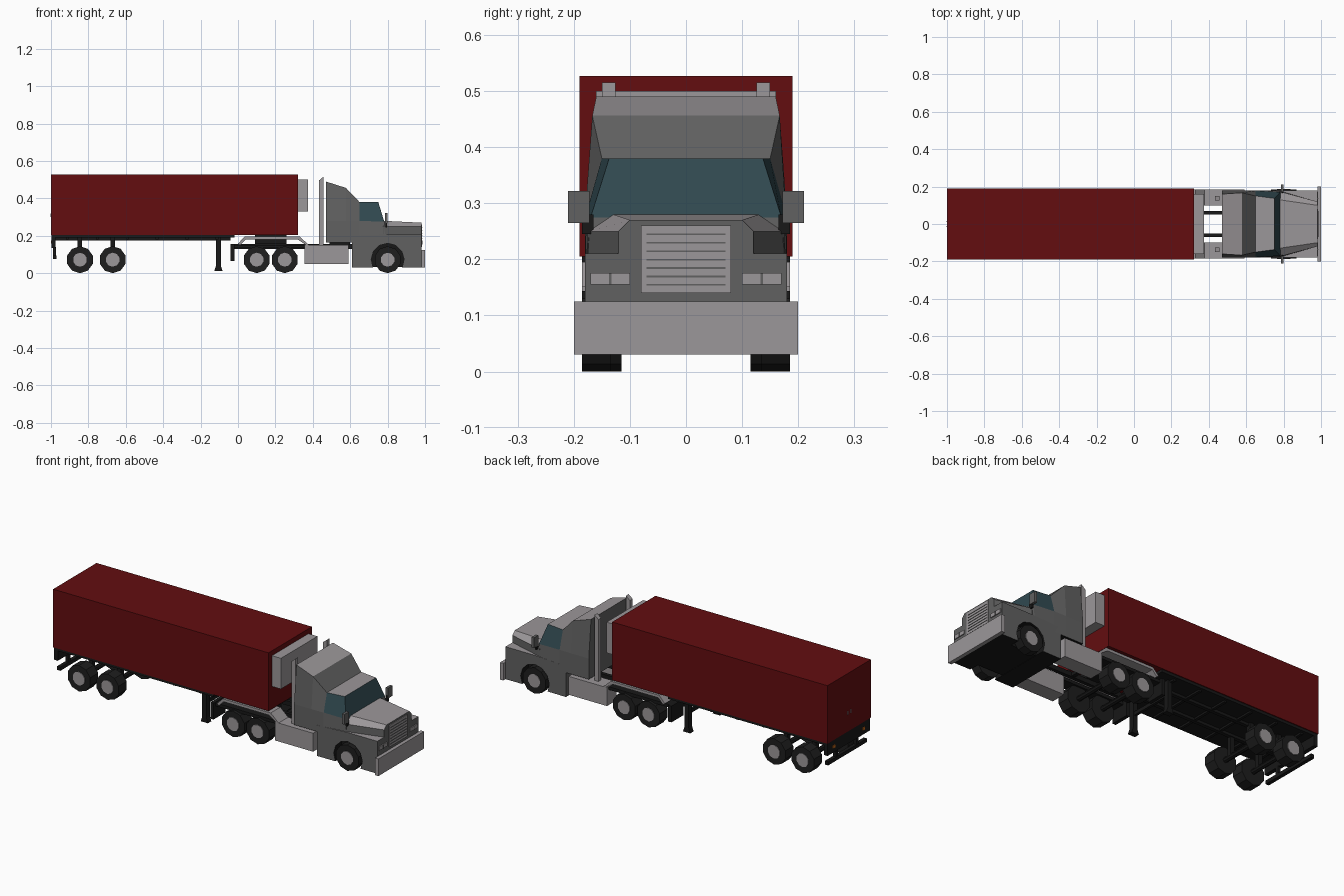
import bpy, bmesh, math
from mathutils import Vector

old = bpy.data.objects.get("Cube")
if old:
    bpy.data.objects.remove(old, do_unlink=True)


def material(name, r, g, b):
    m = bpy.data.materials.new(name)
    m.diffuse_color = (r, g, b, 1)
    m.use_nodes = True
    node = next(n for n in m.node_tree.nodes if n.type == 'BSDF_PRINCIPLED')
    node.inputs["Base Color"].default_value = (r, g, b, 1)
    return m


RED = material("dark_red", .125, .004, .005)
GREY = material("cab_grey", .12, .12, .12)
LIGHT = material("light_grey", .33, .31, .32)
GLASS = material("tinted_glass", .03, .066, .08)
BLACK = material("chassis_black", .009, .009, .009)
TYRE = material("tyre_rubber", .013, .013, .013)
AMBER = material("amber_lamp", .6, .15, .01)
SIDES = (("right", -1), ("left", 1))


def finish(name, bm, *mats, rule=None):
    bmesh.ops.recalc_face_normals(bm, faces=bm.faces[:])
    bm.normal_update()
    if rule:
        for f in bm.faces:
            f.material_index = rule(f)
    me = bpy.data.meshes.new(name)
    bm.to_mesh(me)
    bm.free()
    for m in mats:
        me.materials.append(m)
    ob = bpy.data.objects.new(name, me)
    bpy.context.collection.objects.link(ob)
    return ob


def box(name, xs, ys, zs, mat):
    bm = bmesh.new()
    bmesh.ops.create_cube(bm, size=1)
    for v in bm.verts:
        v.co = Vector([(lo + hi) / 2 + c * (hi - lo) for c, (lo, hi) in zip(v.co, (xs, ys, zs))])
    return finish(name, bm, mat)


def pair(name, xs, y0, y1, zs, mat):
    for side, s in SIDES:
        box(f"{name}_{side}", xs, sorted((s * y0, s * y1)), zs, mat)


def extrude_profile(name, pts, y0, y1, *mats, rule=None):
    bm = bmesh.new()
    face = bm.faces.new([bm.verts.new((x, y0, z)) for x, z in pts])
    new = bmesh.ops.extrude_face_region(bm, geom=[face])["geom"]
    bmesh.ops.translate(bm, vec=(0, y1 - y0, 0), verts=[v for v in new if isinstance(v, bmesh.types.BMVert)])
    return finish(name, bm, *mats, rule=rule)


def loft(name, half_rings, *mats, rule=None):
    """Skin mirrored cross-sections; each half ring holds three points from bottom to roof."""
    bm = bmesh.new()
    rings = []
    for half in half_rings:
        pts = [(x, -y, z) for x, y, z in half] + [(x, y, z) for x, y, z in reversed(half)]
        rings.append([bm.verts.new(p) for p in pts])
    for a, b in zip(rings, rings[1:]):
        for i in range(6):
            j = (i + 1) % 6
            bm.faces.new((a[i], a[j], b[j], b[i]))
    for r in (rings[0], rings[-1]):
        bm.faces.new((r[0], r[1], r[4], r[5]))
        bm.faces.new((r[1], r[2], r[3], r[4]))
    return finish(name, bm, *mats, rule=rule)


def cylinder(name, x, y0, y1, z, r, mat, sides=10):
    bm = bmesh.new()
    bmesh.ops.create_cone(bm, cap_ends=True, segments=sides, radius1=r, radius2=r, depth=abs(y1 - y0))
    for v in bm.verts:
        v.co = Vector((x + v.co.x, (y0 + y1) / 2 + v.co.z, z + v.co.y))
    return finish(name, bm, mat)


def axle(name, x, y_in, r):
    cylinder(name + "_axle", x, -.14, .14, .072, .014, BLACK, 8)
    for side, s in SIDES:
        cylinder(f"{name}_tyre_{side}", x, s * y_in, s * .185, .072, r, TYRE)
        cylinder(f"{name}_hub_{side}", x, s * .18, s * .188, .072, r * .52, LIGHT)


# Trailer body, underframe and cooling unit
box("trailer_box", (-1, .32), (-.19, .19), (.205, .527), RED)
box("trailer_underframe", (-.995, -.02), (-.185, .185), (.19, .205), BLACK)
pair("trailer_rail", (-.98, -.04), .055, .075, (.175, .19), BLACK)
box("cooling_unit", (.32, .375), (-.16, .16), (.33, .5), LIGHT)
for i in range(6):
    x = -.92 + i * .16
    box(f"trailer_crossmember_{i}", (x, x + .015), (-.17, .17), (.18, .19), BLACK)

# Trailer running gear and landing legs
for i, x in enumerate((-.845, -.67)):
    axle(f"trailer_{i}", x, .115, .072)
    pair(f"suspension_post_{i}", (x - .012, x + .012), .06, .085, (.07, .19), BLACK)
for side, s in SIDES:
    extrude_profile(f"landing_leg_{side}", [(-.127, .012), (-.083, .012), (-.092, .04), (-.092, .19),
                    (-.118, .19), (-.118, .04)], s * .115, s * .145, BLACK)
box("landing_brace", (-.112, -.098), (-.12, .12), (.11, .13), BLACK)

# Trailer rear guard and lamps
box("rear_light_panel", (-.997, -.975), (-.185, .185), (.135, .205), BLACK)
box("rear_guard_bar", (-.99, -.97), (-.17, .17), (.075, .095), BLACK)
pair("rear_guard_post", (-.988, -.972), .08, .1, (.085, .14), BLACK)
pair("rear_lamp", (-1, -.996), .12, .14, (.16, .175), AMBER)
pair("door_latch", (-1.003, -.998), .012, .016, (.3, .32), LIGHT)

# Tractor chassis
pair("tractor_rail", (-.02, .62), .05, .07, (.13, .155), BLACK)
for i, x in enumerate((0, .17, .33, .57)):
    box(f"tractor_crossmember_{i}", (x, x + .02), (-.06, .06), (.133, .15), BLACK)
pair("mud_flap", (-.04, -.02), .08, .185, (.065, .155), BLACK)
pair("side_frame", (-.03, .36), .105, .17, (.135, .152), BLACK)
for i, x in enumerate((.1, .25)):
    axle(f"drive_{i}", x, .115, .072)
for side, s in SIDES:
    extrude_profile(f"rear_fender_{side}", [(0, .158), (.035, .195), (.33, .195), (.38, .15),
                    (.365, .15), (.32, .18), (.04, .18), (.012, .15)], s * .1, s * .185, LIGHT)
box("fifth_wheel", (.09, .26), (-.09, .09), (.155, .205), BLACK)

# Fuel tanks and exhaust stacks
pair("fuel_tank", (.355, .59), .1, .185, (.05, .152), LIGHT)
box("cab_mount", (.49, .6), (-.14, .14), (.15, .168), BLACK)
for side, s in SIDES:
    extrude_profile(f"exhaust_stack_{side}", [(.432, .15), (.456, .15), (.456, .515), (.432, .495)],
                    s * .126, s * .15, LIGHT)

# Sleeper and cab, with glass on the upper front faces


def cab_colour(f):
    c = f.calc_center_median()
    if f.normal.z > .75:
        return 1
    if f.normal.z < -.5:
        return 3
    return 2 if c.x > .67 and c.z > .29 else 0


loft("cab", [
    [(.47, .18, .165), (.47, .18, .28), (.47, .16, .49)],
    [(.577, .18, .165), (.577, .18, .28), (.577, .167, .456)],
    [(.65, .18, .165), (.65, .178, .28), (.65, .15, .38)],
    [(.79, .18, .165), (.782, .17, .275), (.75, .137, .38)],
], GREY, LIGHT, GLASS, BLACK, rule=cab_colour)

# Lower cab and fenders with wheel arch
arch = [(.8 + .088 * math.cos(a), .072 + .088 * math.sin(a))
        for a in (math.radians(-28 + 236 * i / 8) for i in range(9))]
extrude_profile("lower_body", [(.98, .03)] + arch + [(.61, .03), (.61, .2), (.79, .21), (.98, .21)],
                -.18, .18, GREY, BLACK, LIGHT,
                rule=lambda f: 2 if f.normal.z > .8 else 1 if f.normal.z < -.5 or
                (abs(f.normal.y) < .5 and .71 < f.calc_center_median().x < .89) else 0)
box("wheel_well", (.7, .9), (-.125, .125), (.032, .17), BLACK)
axle("steer", .8, .135, .072)

# Tapered hood
loft("hood", [
    [(.775, .178, .2), (.775, .175, .25), (.775, .13, .28)],
    [(.98, .12, .2), (.98, .12, .25), (.98, .1, .27)],
], GREY, LIGHT, rule=lambda f: 1 if f.normal.z > .4 else 0)

# Grille, headlamps, bumper and mirrors
box("grille", (.978, .984), (-.08, .08), (.14, .26), LIGHT)
for i in range(7):
    z = .153 + i * .015
    box(f"grille_slat_{i}", (.983, .986), (-.07, .07), (z, z + .003), GREY)
pair("headlamp", (.978, .985), .1, .17, (.155, .176), LIGHT)
pair("headlamp_divider", (.984, .987), .133, .137, (.155, .176), GREY)
box("front_bumper", (.98, 1), (-.2, .2), (.03, .125), LIGHT)
pair("mirror", (.785, .8), .172, .21, (.265, .322), GREY)
pair("mirror_arm", (.788, .797), .165, .185, (.245, .28), BLACK)
